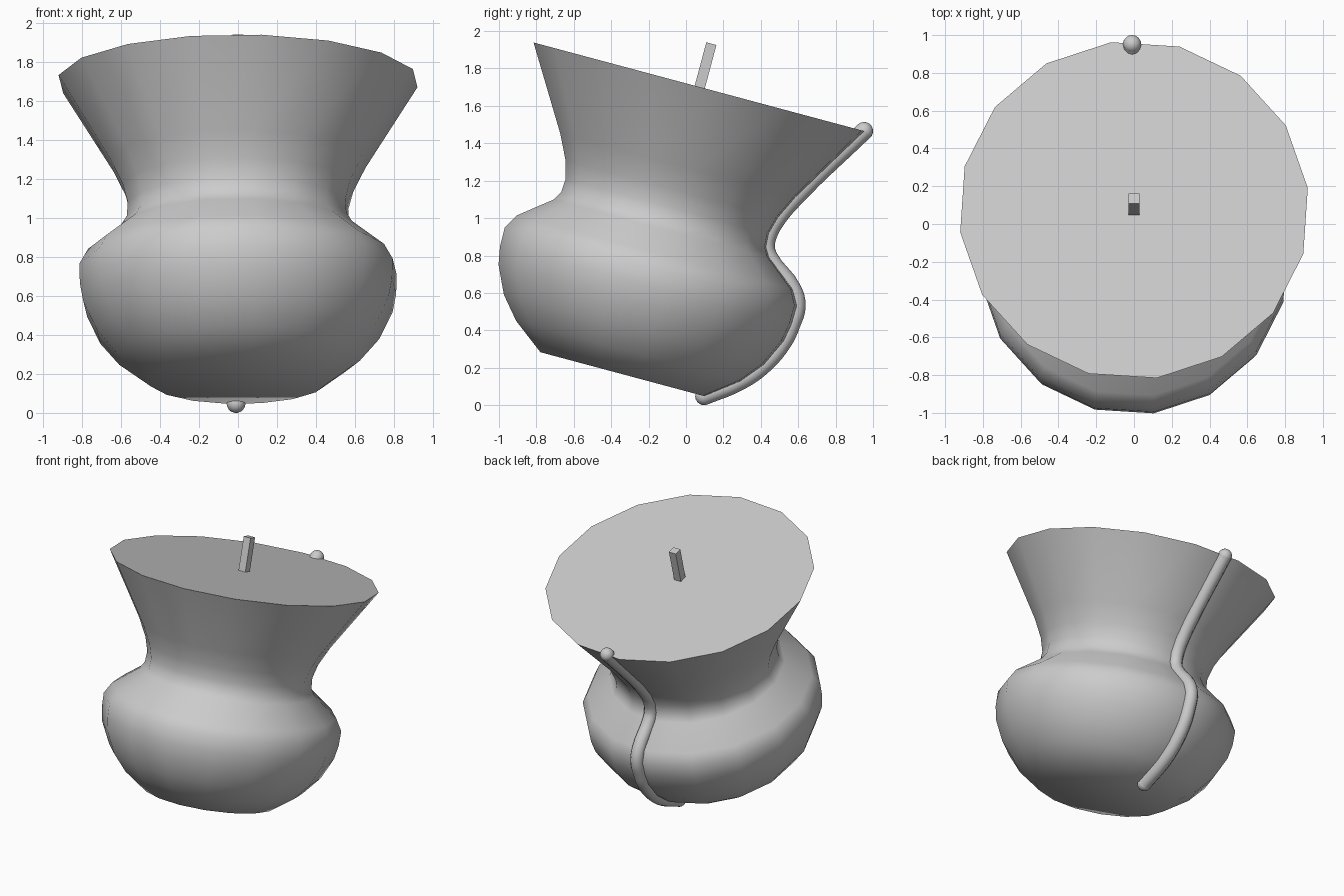
import bpy, bmesh, math
from mathutils import Matrix

if "Cube" in bpy.data.objects:
    bpy.data.objects.remove(bpy.data.objects["Cube"])

# Everything is built upright, then leaned 15 degrees towards +y
LEAN = Matrix.Translation((0, -0.338, 0.165)) @ Matrix.Rotation(math.radians(-15), 4, 'X')
SIDES = 16
PHASE = math.radians(7.5)
TOP = 1.59

# (radius, height) along the vase axis
PROFILE = [(0.46, 0), (0.63, 0.128), (0.73, 0.246), (0.80, 0.393), (0.818, 0.49),
           (0.82, 0.594), (0.775, 0.673), (0.605, 0.806), (0.575, 0.855),
           (0.57, 0.929), (0.597, 1.026), (0.66, 1.154), (0.928, TOP)]


def add_object(name, bm, smooth):
    mesh = bpy.data.meshes.new(name)
    bmesh.ops.recalc_face_normals(bm, faces=bm.faces)
    bm.to_mesh(mesh)
    bm.free()
    obj = bpy.data.objects.new(name, mesh)
    bpy.context.collection.objects.link(obj)
    mesh.transform(LEAN)
    if smooth:
        bpy.ops.object.select_all(action='DESELECT')
        obj.select_set(True)
        bpy.context.view_layer.objects.active = obj
        bpy.ops.object.shade_smooth_by_angle(angle=math.radians(50))
    return obj


# Vase body: lathed profile closed by a flat base and lid
bm = bmesh.new()
rings = []
for r, h in PROFILE:
    angles = [PHASE + 2 * math.pi * k / SIDES for k in range(SIDES)]
    rings.append([bm.verts.new((r * math.cos(a), r * math.sin(a), h)) for a in angles])
for low, high in zip(rings, rings[1:]):
    for k in range(SIDES):
        n = (k + 1) % SIDES
        bm.faces.new((low[k], low[n], high[n], high[k]))
bm.faces.new(rings[0][::-1])
bm.faces.new(rings[-1])
add_object("vase_body", bm, True)

# Square peg standing on the lid
bm = bmesh.new()
bmesh.ops.create_cube(bm, size=1, matrix=Matrix.Translation((0, 0, TOP + 0.105))
                      @ Matrix.Diagonal((0.056, 0.056, 0.27, 1)))
add_object("peg", bm, False)

# Round rod following the back of the profile
curve = bpy.data.curves.new("back_rod", 'CURVE')
curve.dimensions = '3D'
curve.bevel_depth = 0.048
curve.bevel_resolution = 4
curve.resolution_u = 4
curve.use_fill_caps = True
spline = curve.splines.new('BEZIER')
spline.bezier_points.add(len(PROFILE) - 1)
for p, (r, h) in zip(spline.bezier_points, PROFILE):
    p.co = LEAN @ Matrix.Translation((-0.01, r * 0.98, h)).to_translation()
    p.handle_left_type = p.handle_right_type = 'AUTO'
rod = bpy.data.objects.new("back_rod", curve)
bpy.context.collection.objects.link(rod)

# Rounded rod ends
for name, (r, h) in (("rod_end_low", PROFILE[0]), ("rod_end_high", PROFILE[-1])):
    bm = bmesh.new()
    bmesh.ops.create_uvsphere(bm, u_segments=16, v_segments=10, radius=0.0485,
                              matrix=Matrix.Translation((-0.01, r * 0.98, h)))
    add_object(name, bm, True)
